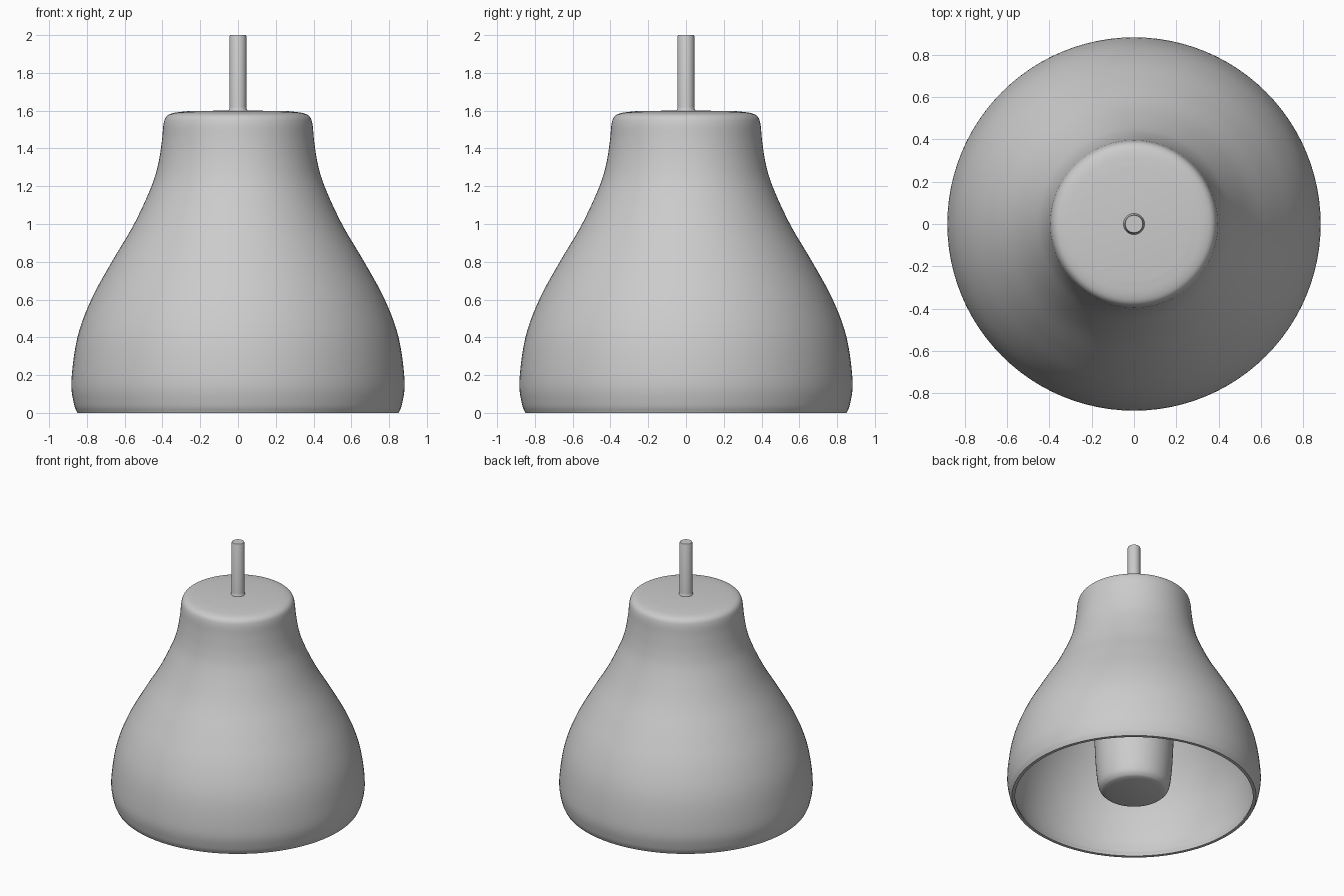
import bpy, bmesh, math
from mathutils import Vector

if "Cube" in bpy.data.objects:
    bpy.data.objects.remove(bpy.data.objects["Cube"])

SEGMENTS = 96


def smooth_path(points, steps=5):
    """Catmull-Rom curve through (radius, height) points."""
    p = [Vector(q) for q in points]
    p = [2 * p[0] - p[1]] + p + [2 * p[-1] - p[-2]]
    out = []
    for a, b, c, d in zip(p, p[1:], p[2:], p[3:]):
        for i in range(steps):
            t = i / steps
            out.append(0.5 * (2 * b + (c - a) * t + (2 * a - 5 * b + 4 * c - d) * t * t
                              + (3 * b - a - 3 * c + d) * t ** 3))
    return out + [p[-2]]


def inset_path(path, thickness):
    """Shift a profile sideways, towards the axis."""
    out = []
    for i, q in enumerate(path):
        t = (path[min(i + 1, len(path) - 1)] - path[max(i - 1, 0)]).normalized()
        out.append(q + Vector((-t.y, t.x)) * thickness)
    return out


def lathe(name, profile, angle=40):
    bm = bmesh.new()
    verts = [bm.verts.new((max(r, 0), 0, z)) for r, z in profile]
    edges = [bm.edges.new(e) for e in zip(verts, verts[1:])]
    bmesh.ops.spin(bm, geom=verts + edges, axis=(0, 0, 1), cent=(0, 0, 0),
                   steps=SEGMENTS, angle=math.tau)
    bmesh.ops.remove_doubles(bm, verts=bm.verts, dist=1e-5)
    bmesh.ops.recalc_face_normals(bm, faces=bm.faces)
    mesh = bpy.data.meshes.new(name)
    bm.to_mesh(mesh)
    bm.free()
    obj = bpy.data.objects.new(name, mesh)
    bpy.context.collection.objects.link(obj)
    bpy.ops.object.select_all(action='DESELECT')
    obj.select_set(True)
    bpy.context.view_layer.objects.active = obj
    bpy.ops.object.shade_smooth_by_angle(angle=math.radians(angle))
    return obj


# Bell-shaped shade: outer skin, then the inner skin back down to the rim
outer = smooth_path([(0.85, 0), (0.869, 0.05), (0.882, 0.17), (0.85, 0.4), (0.777, 0.6),
                     (0.668, 0.8), (0.55, 1.0), (0.458, 1.2), (0.422, 1.32), (0.403, 1.44),
                     (0.394, 1.53), (0.378, 1.57), (0.34, 1.588), (0.27, 1.597)])
inner = inset_path(outer, 0.025)
inner[0].y = 0
lathe("shade", [(0, 1.602)] + outer[::-1] + inner + [(0, 1.575)])

# Rounded bulb holder hanging inside the shade
lower = smooth_path([(0.19, 0.035), (0.225, 0.05), (0.25, 0.1), (0.266, 0.25),
                     (0.276, 0.47), (0.277, 0.58)])
upper = [(r, 1.16 - z) for r, z in lower[-2::-1]]
lathe("lamp_holder", [(0, 0.035)] + lower + upper + [(0, 1.125)])

# Hanging stem running through the cap to the holder
lathe("stem", [(0, 1.1), (0.044, 1.1), (0.044, 1.59), (0.05, 1.59), (0.05, 1.602),
               (0.046, 1.609), (0.044, 1.62), (0.044, 1.994), (0.041, 2.0), (0, 2.0)])
